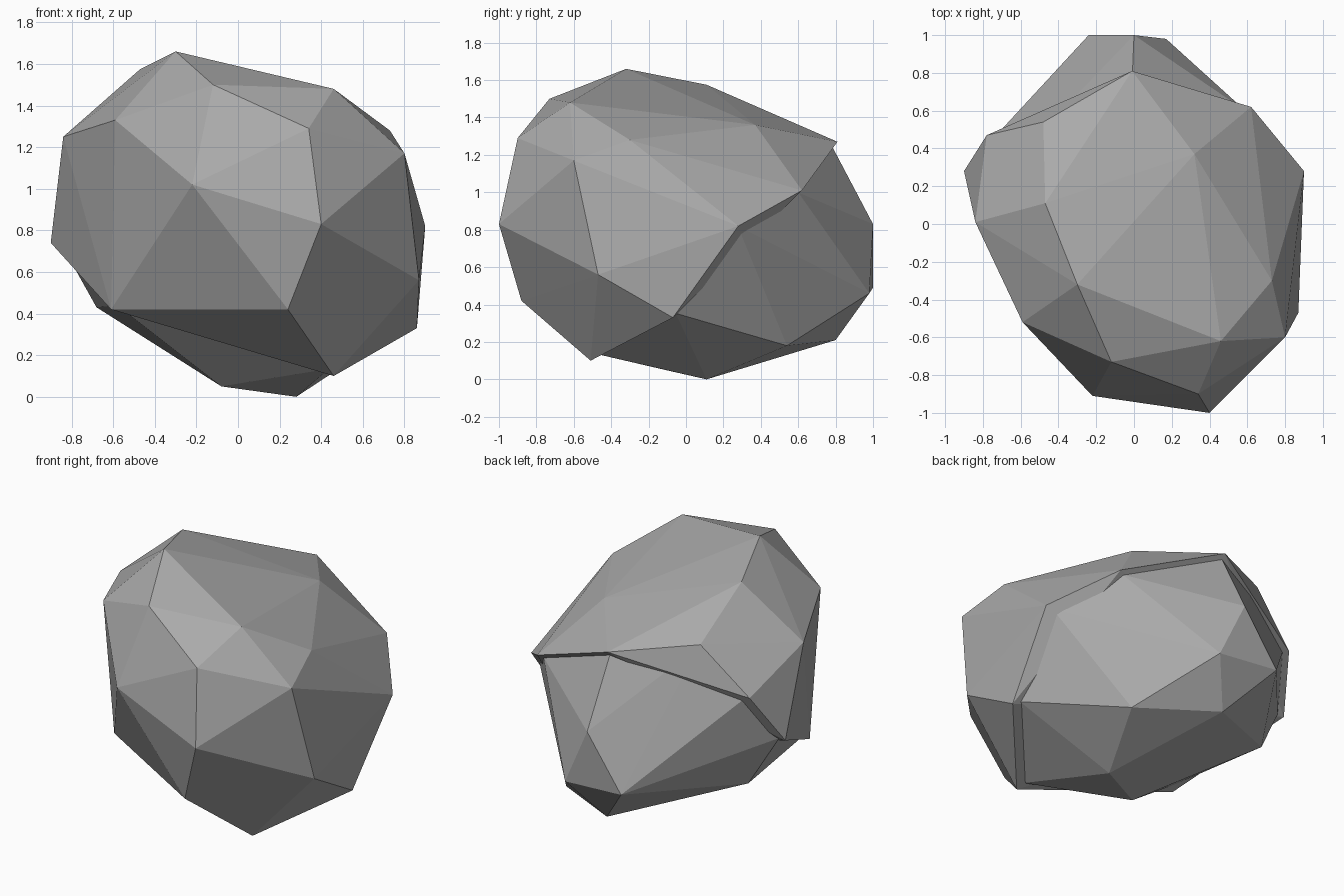
import bpy
import bmesh
from mathutils import Vector

default_cube = bpy.data.objects.get("Cube")
if default_cube:
    bpy.data.objects.remove(default_cube, do_unlink=True)

# Single stone colour
stone = bpy.data.materials.new("stone_grey")
stone.use_nodes = True
grey = (0.4, 0.4, 0.4, 1.0)
stone.diffuse_color = grey
stone.node_tree.nodes["Principled BSDF"].inputs["Base Color"].default_value = grey


def faceted_stone(name, corners):
    """Wrap flat facets tightly around a handful of corner points."""
    bm = bmesh.new()
    for corner in corners:
        bm.verts.new(corner)
    result = bmesh.ops.convex_hull(bm, input=bm.verts[:])
    unused = {v for v in result["geom_interior"] + result["geom_unused"]
              if isinstance(v, bmesh.types.BMVert)}
    bmesh.ops.delete(bm, geom=list(unused), context="VERTS")
    bmesh.ops.recalc_face_normals(bm, faces=bm.faces[:])
    mesh = bpy.data.meshes.new(name)
    bm.to_mesh(mesh)
    bm.free()
    mesh.materials.append(stone)
    stone_object = bpy.data.objects.new(name, mesh)
    bpy.context.collection.objects.link(stone_object)
    return stone_object


# Overhanging rim where the two halves of the boulder meet
rim = [Vector(corner) for corner in (
    (-.01, .81, 1.27), (-.48, .54, 1.34), (-.78, .47, 1.05),
    (-.9, .28, .74), (-.61, -.38, .42), (.46, -.51, .1),
    (.86, -.07, .33), (.9, .28, .82), (.62, .62, 1.01))]

# Ridge along the top of the upper half
crown = [(-.3, -.32, 1.66), (-.47, .11, 1.575), (-.12, -.73, 1.5),
         (.46, -.62, 1.48), (.32, .37, 1.36), (.73, -.3, 1.28)]

# Cheeks and nose of the upper half
front_facets = [(-.84, .01, 1.25), (-.59, -.52, 1.33), (-.22, -.91, 1.02),
                (.34, -.9, 1.29), (.4, -1, .83), (.24, -.88, .42),
                (.8, -.6, 1.17), (.87, -.47, .56)]

# Back and underside of the lower half
back_facets = [(0, 1, .83), (-.24, 1, .49), (.17, .98, .46),
               (0, .8, .21), (-.68, .34, .43)]
base_facets = [(.47, .54, .18), (.28, .11, 0), (-.08, -.11, .05)]

# The lower half starts slightly inside the rim, which leaves a stepped ledge
rim_centre = sum(rim, Vector()) / len(rim)
inner_rim = [corner.lerp(rim_centre, 0.05) for corner in rim]

faceted_stone("upper_boulder", rim + crown + front_facets)
faceted_stone("lower_boulder", inner_rim + back_facets + base_facets)
